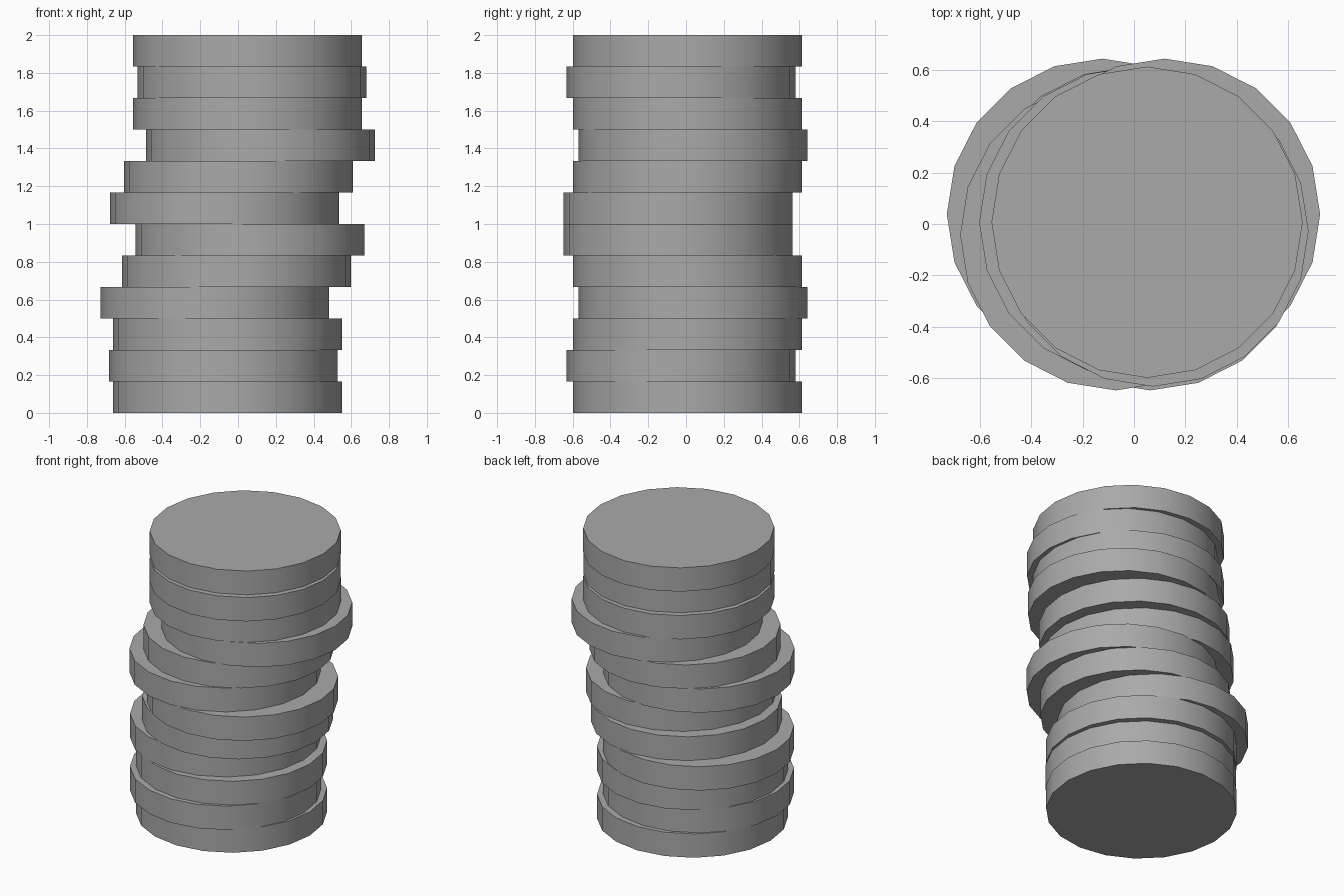
import bpy
import math

cube = bpy.data.objects.get("Cube")
if cube:
    bpy.data.objects.remove(cube, do_unlink=True)

# Plain grey used on the whole stack
grey = bpy.data.materials.new("plain grey")
grey.use_nodes = True
colour = (0.4, 0.4, 0.4, 1)
grey.diffuse_color = colour
grey.node_tree.nodes["Principled BSDF"].inputs["Base Color"].default_value = colour

SIDES = 20
RADIUS = 0.606
THICKNESS = 2 / 12

# Horizontal offset of each disc, bottom to top
OFFSETS = [
    (-0.055, 0.007), (-0.078, -0.027), (-0.055, 0.007), (-0.123, 0.038),
    (-0.008, 0.007), (0.064, -0.042), (-0.071, -0.042), (0.003, 0.007),
    (0.119, 0.038), (0.051, 0.007), (0.074, -0.027), (0.051, 0.007),
]


def add_disc(index, x, y):
    """One flat disc resting on the disc below it."""
    bpy.ops.mesh.primitive_cylinder_add(
        vertices=SIDES, radius=RADIUS, depth=THICKNESS,
        location=(x, y, (index + 0.5) * THICKNESS))
    disc = bpy.context.object
    disc.name = f"stacked_disc_{index + 1}"
    disc.data.materials.append(grey)
    # Smooth rim, crisp top and bottom edges
    bpy.ops.object.shade_smooth_by_angle(angle=math.radians(30))


for i, (x, y) in enumerate(OFFSETS):
    add_disc(i, x, y)
